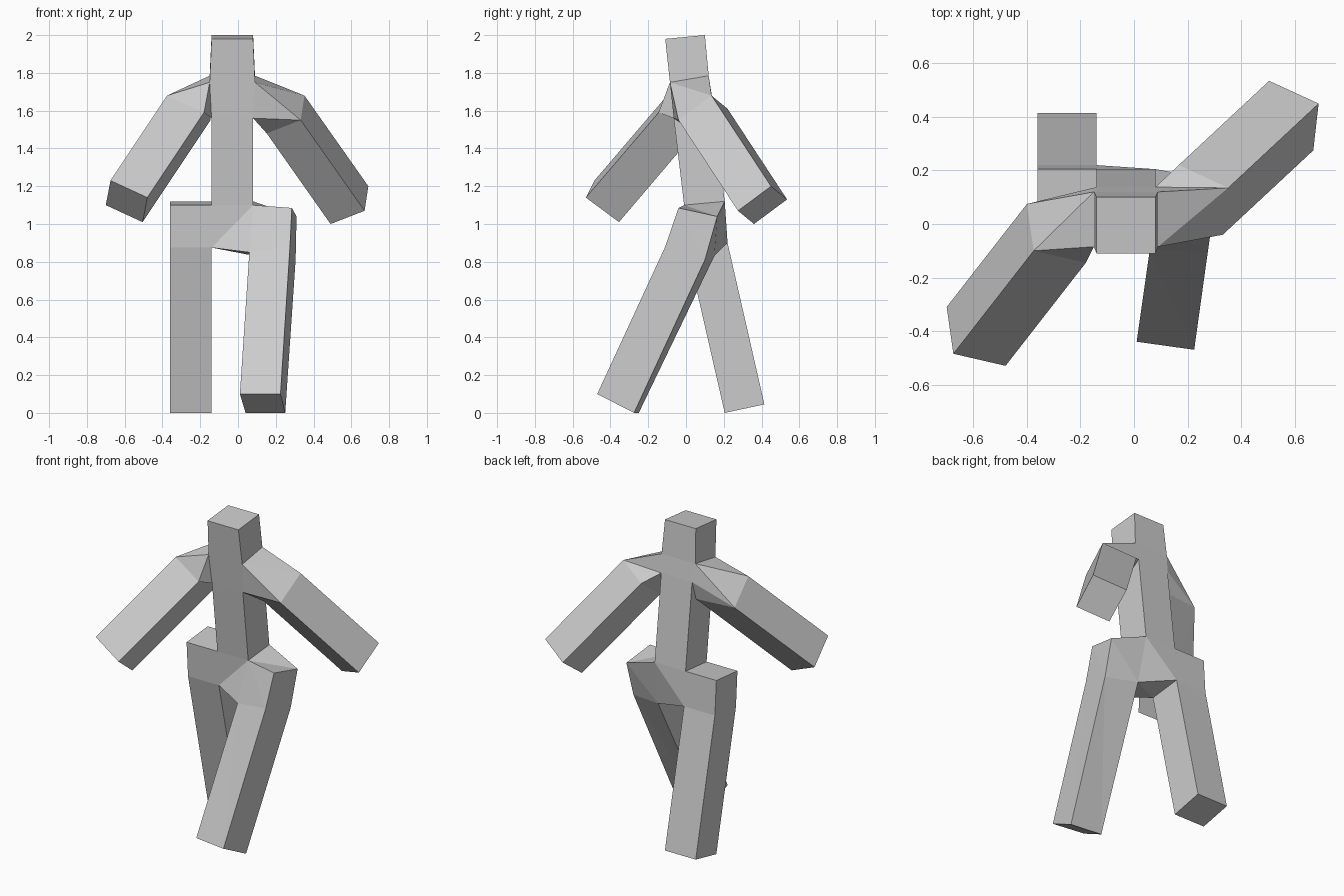
import bpy
import bmesh
from mathutils import Vector

cube = bpy.data.objects.get("Cube")
if cube:
    bpy.data.objects.remove(cube, do_unlink=True)

# One plain clay colour for the whole figure
clay = bpy.data.materials.new("clay_grey")
clay.use_nodes = True
colour = (0.6, 0.6, 0.6, 1)
clay.diffuse_color = colour
clay.node_tree.nodes["Principled BSDF"].inputs["Base Color"].default_value = colour


def loft(name, rings, cap_start=True, cap_end=True):
    """Skin four-sided rings into a flat-shaded limb."""
    bm = bmesh.new()
    loops = [[bm.verts.new(p) for p in ring] for ring in rings]
    for a, b in zip(loops, loops[1:]):
        for i in range(4):
            j = (i + 1) % 4
            bm.faces.new((a[i], a[j], b[j], b[i]))
    if cap_start:
        bm.faces.new(loops[0][::-1])
    if cap_end:
        bm.faces.new(loops[-1])
    # Split bent quads so that every face is truly flat
    bmesh.ops.triangulate(bm, faces=bm.faces[:])
    bmesh.ops.recalc_face_normals(bm, faces=bm.faces[:])
    mesh = bpy.data.meshes.new(name)
    bm.to_mesh(mesh)
    bm.free()
    mesh.materials.append(clay)
    obj = bpy.data.objects.new(name, mesh)
    bpy.context.collection.objects.link(obj)
    return obj


def slab(x0, x1, front, back):
    """Ring spanning x0..x1, with a (y, z) pair for its front and back edge."""
    return [(x0, *front), (x1, *front), (x1, *back), (x0, *back)]


def moved(ring, offset):
    return [Vector(p) + Vector(offset) for p in ring]


# Head and torso: one leaning column
R, L = -0.14, 0.08
head_top = slab(R, L, (-0.11, 1.98), (0.1, 2.0))
neck = slab(R - 0.01, L + 0.01, (-0.085, 1.75), (0.12, 1.785))
chest = slab(R, L, (-0.065, 1.56), (0.138, 1.67))
waist = slab(R, L, (-0.01, 1.1), (0.205, 1.12))
loft("torso_and_head", [head_top, neck, chest, waist])

# Arms: a shoulder wedge from the torso side, then a straight box
left_hand = [(0.67, 0.275, 1.07), (0.69, 0.45, 1.2),
             (0.505, 0.535, 1.13), (0.49, 0.36, 1.0)]
left_shoulder = moved(left_hand, (-0.338, -0.315, 0.48))
left_root = [neck[1], neck[2], chest[2], chest[1]]
loft("left_arm", [left_root, left_shoulder, left_hand], cap_start=False)

right_hand = [(-0.675, -0.485, 1.23), (-0.7, -0.31, 1.1),
              (-0.505, -0.355, 1.01), (-0.48, -0.53, 1.14)]
right_shoulder = moved(right_hand, (0.3, 0.385, 0.45))
right_shoulder[2] += Vector((0.06, 0.075, 0.09))
right_root = [neck[0], neck[3], chest[3], chest[0]]
loft("right_arm", [right_root, right_shoulder, right_hand], cap_start=False)

# Pelvis: rings from the right hip across to the left hip
right_thigh = slab(-0.36, R, (0.005, 0.875), (0.22, 0.9))
left_thigh = [(0.06, -0.09, 0.85), (0.275, -0.11, 0.88),
              (0.305, 0.1, 0.81), (0.095, 0.15, 0.83)]
hip_top = slab(-0.36, R, (-0.01, 1.1), (0.205, 1.12))
pelvis = [
    [hip_top[0], hip_top[3], right_thigh[3], right_thigh[0]],
    [waist[0], waist[3], right_thigh[2], right_thigh[1]],
    [waist[1], waist[2], left_thigh[3], left_thigh[0]],
    [(0.285, -0.04, 1.085), (0.31, 0.165, 1.04), left_thigh[2], left_thigh[1]],
]
loft("pelvis", pelvis)

# Legs: right one swings back, left one strides forward
right_foot = slab(-0.36, R, (0.205, 0.0), (0.415, 0.045))
loft("right_leg", [right_thigh, right_foot], cap_start=False)
left_foot = [(0.01, -0.44, 0.1), (0.225, -0.47, 0.1),
             (0.25, -0.275, 0.0), (0.04, -0.25, 0.0)]
loft("left_leg", [left_thigh, left_foot], cap_start=False)
